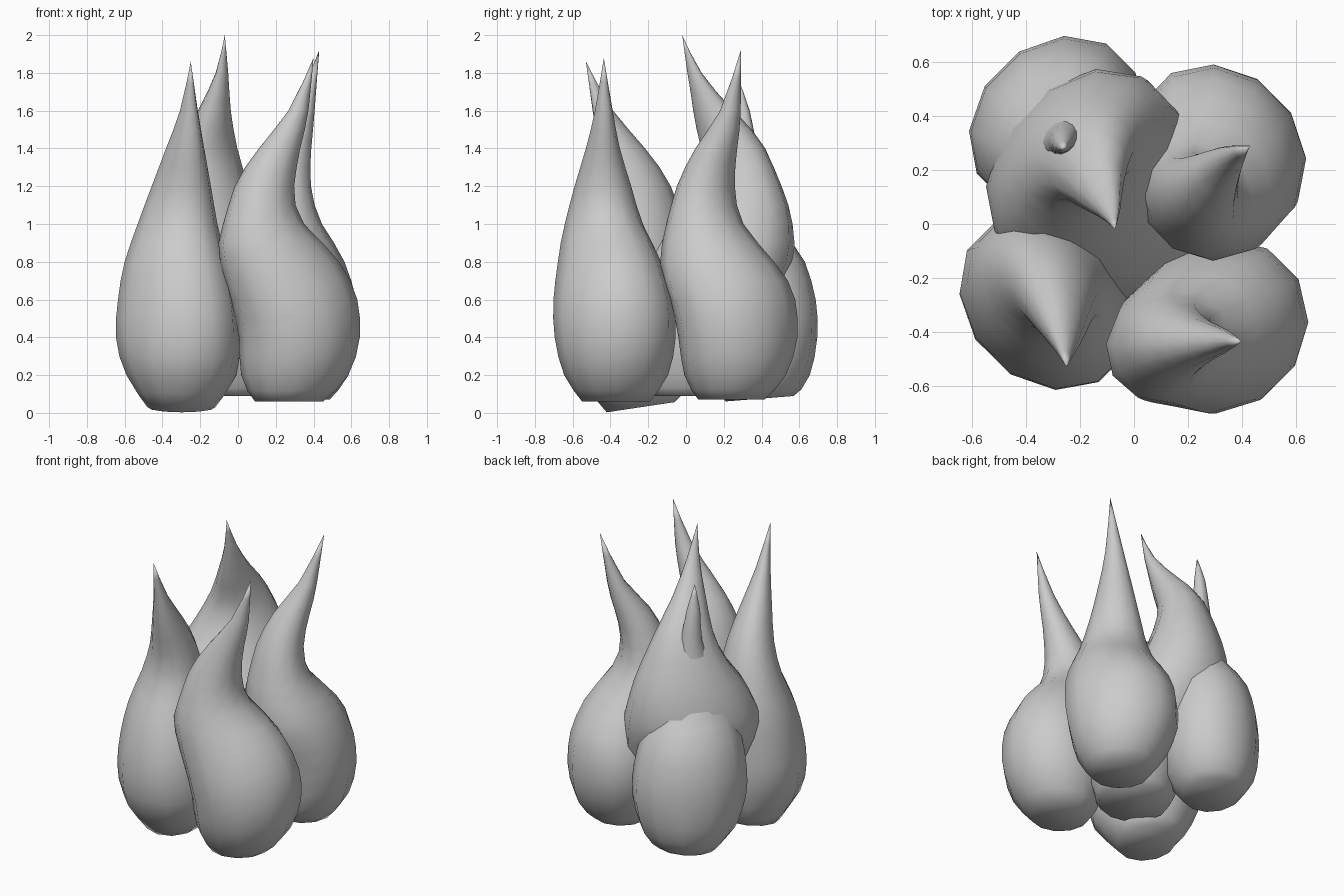
import bpy, bmesh, math
from mathutils import Vector

if "Cube" in bpy.data.objects:
    bpy.data.objects.remove(bpy.data.objects["Cube"], do_unlink=True)

SIDES = 12
STEP = 0.2

# one plain grey for every lobe
grey = bpy.data.materials.new("plain_grey")
grey.use_nodes = True
colour = (0.6, 0.6, 0.6, 1)
grey.diffuse_color = colour
grey.node_tree.nodes["Principled BSDF"].inputs["Base Color"].default_value = colour


def smooth_path(points):
    """Add a curved midpoint between each pair of (x, y, z, radius) points."""
    result = []
    last = len(points) - 1
    for i in range(last):
        a, b, c, d = (points[min(max(k, 0), last)] for k in range(i - 1, i + 3))
        result += [b, (9 * (b + c) - a - d) / 16]
    return result + [points[last]]


def ring(bm, centre, slope, out, widen, tilt):
    """Ring flattened along the outward direction and stretched along its lean."""
    lean = slope.normalized() if slope.length > 0.001 else Vector((1, 0))
    stretch = 0.9 * min(slope.length_squared, 0.4)
    widen *= min(1, centre.z / 0.45)
    verts = []
    for i in range(SIDES):
        a = math.tau * i / SIDES
        d = Vector((math.cos(a), math.sin(a))) * centre.w
        d = d * (1 + widen) - out * d.dot(out) * 2 * widen
        d += lean * d.dot(lean) * stretch
        verts.append(bm.verts.new((centre.x + d.x, centre.y + d.y, centre.z + tilt * d.y)))
    return verts


def lobe(name, out, widen, base, tip, sections, tilt=0.0):
    """Teardrop lofted through (x, y, radius) sections at even heights."""
    bm = bmesh.new()
    out = Vector(out).normalized()
    body = [Vector((x, y, STEP * (i + 1), r)) for i, (x, y, r) in enumerate(sections)]
    path = smooth_path([Vector(base)] + body + [Vector((*tip, 0))])

    # flat underside
    rings = [ring(bm, path[0], Vector((0, 0)), out, widen, tilt)]
    bm.faces.new(list(reversed(rings[0])))

    # swelling body and bent neck
    for before, here, after in zip(path, path[1:], path[2:]):
        rise = after - before
        rings.append(ring(bm, here, rise.xy / rise.z, out, widen, 0.0))
    for low, high in zip(rings, rings[1:]):
        for i in range(SIDES):
            j = (i + 1) % SIDES
            bm.faces.new((low[i], low[j], high[j], high[i]))

    # pointed top
    point = bm.verts.new(tip)
    for i in range(SIDES):
        bm.faces.new((rings[-1][i], rings[-1][(i + 1) % SIDES], point))

    bmesh.ops.recalc_face_normals(bm, faces=bm.faces)
    mesh = bpy.data.meshes.new(name)
    bm.to_mesh(mesh)
    bm.free()
    mesh.materials.append(grey)
    mesh.shade_smooth()
    obj = bpy.data.objects.new(name, mesh)
    bpy.context.collection.objects.link(obj)


lobe("front_right_lobe", (-1, -1), 0.1, (-0.3, -0.24, 0.03, 0.18), (-0.25, -0.53, 1.86), [
    (-0.3, -0.28, 0.29), (-0.32, -0.29, 0.325), (-0.325, -0.28, 0.31),
    (-0.33, -0.25, 0.27), (-0.32, -0.22, 0.21), (-0.3, -0.25, 0.155),
    (-0.28, -0.34, 0.1), (-0.26, -0.44, 0.047)], tilt=0.15)

lobe("front_left_lobe", (1, -1), 0.04, (0.27, -0.37, 0.06, 0.18), (0.4, -0.435, 1.88), [
    (0.3, -0.37, 0.275), (0.325, -0.375, 0.32), (0.295, -0.385, 0.315),
    (0.22, -0.405, 0.268), (0.135, -0.435, 0.205), (0.14, -0.44, 0.15),
    (0.22, -0.44, 0.09), (0.32, -0.435, 0.047)])

lobe("back_left_lobe", (1, 1), 0.08, (0.31, 0.24, 0.07, 0.175), (0.43, 0.29, 1.92), [
    (0.32, 0.26, 0.265), (0.32, 0.275, 0.315), (0.315, 0.245, 0.31),
    (0.29, 0.165, 0.265), (0.24, 0.1, 0.2), (0.235, 0.105, 0.15),
    (0.28, 0.16, 0.1), (0.35, 0.235, 0.052)])

lobe("back_right_lobe", (-1, 1), 0.09, (-0.28, 0.39, 0.075, 0.18), (-0.26, 0.28, 1.76), [
    (-0.28, 0.38, 0.275), (-0.285, 0.375, 0.32), (-0.29, 0.37, 0.315),
    (-0.28, 0.34, 0.275), (-0.26, 0.285, 0.195), (-0.26, 0.295, 0.11),
    (-0.26, 0.315, 0.06), (-0.265, 0.3, 0.037)], tilt=0.08)

lobe("centre_lobe", (-1, 1), 0.15, (0.0, 0.0, 0.09, 0.22), (-0.07, -0.02, 2.0), [
    (0.0, 0.0, 0.28), (-0.02, 0.02, 0.33), (-0.09, 0.095, 0.35),
    (-0.165, 0.17, 0.365), (-0.19, 0.23, 0.315), (-0.18, 0.27, 0.235),
    (-0.16, 0.25, 0.155), (-0.125, 0.145, 0.085), (-0.085, 0.045, 0.033)])
